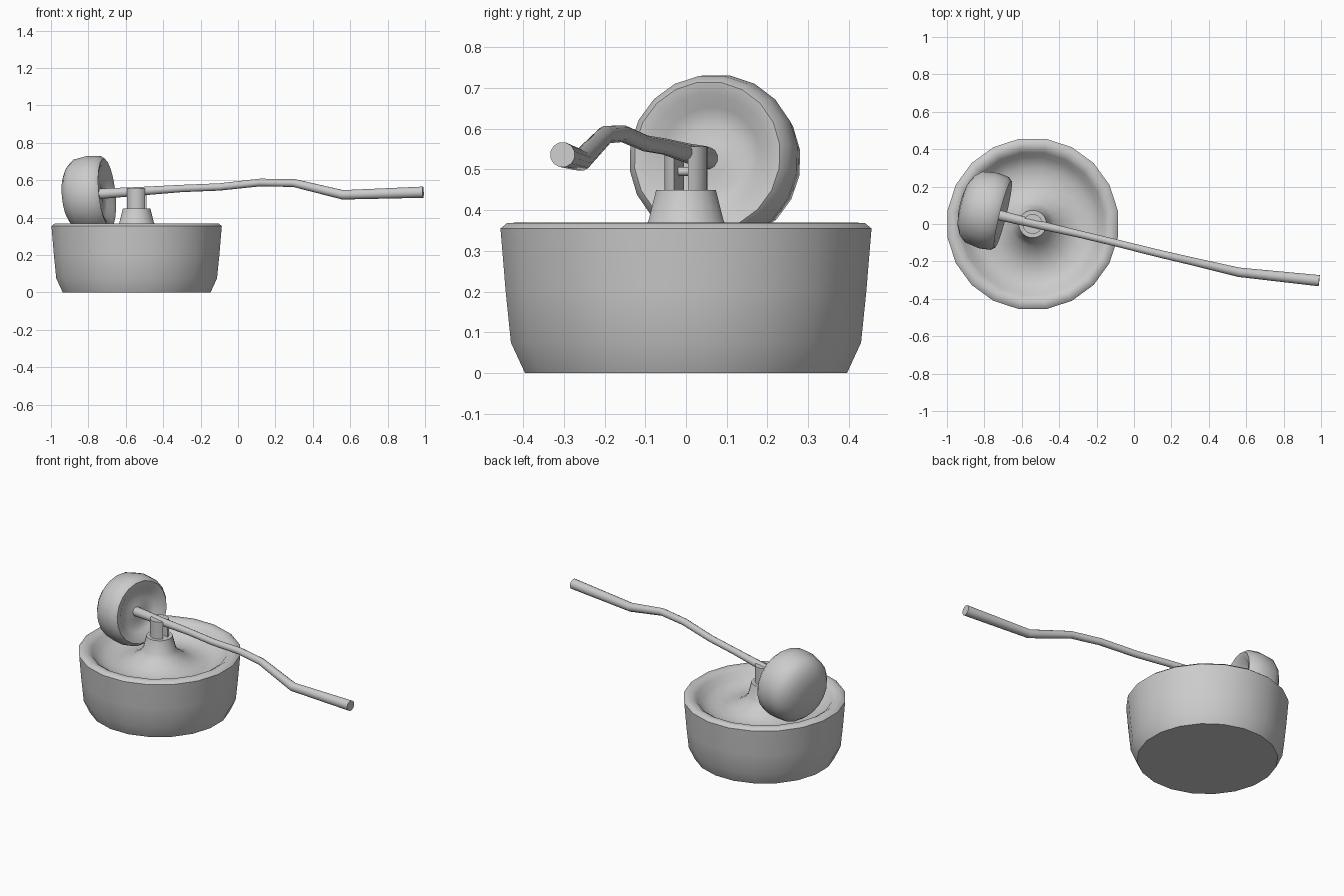
import bpy, bmesh, math
from mathutils import Vector

if "Cube" in bpy.data.objects:
    bpy.data.objects.remove(bpy.data.objects["Cube"])

HUB = Vector((-0.542, 0.0, 0.0))
AXIS = Vector((0.965, -0.24, 0.10)).normalized()


def finish(name, bm, angle=40):
    bmesh.ops.remove_doubles(bm, verts=bm.verts, dist=1e-5)
    bmesh.ops.recalc_face_normals(bm, faces=bm.faces)
    me = bpy.data.meshes.new(name)
    bm.to_mesh(me)
    bm.free()
    ob = bpy.data.objects.new(name, me)
    bpy.context.collection.objects.link(ob)
    bpy.ops.object.select_all(action='DESELECT')
    ob.select_set(True)
    bpy.context.view_layer.objects.active = ob
    bpy.ops.object.shade_smooth_by_angle(angle=math.radians(angle))
    return ob


def skin(bm, rings):
    """Join equal-length rings of points and cap both ends."""
    vs = [[bm.verts.new(p) for p in r] for r in rings]
    n = len(vs[0])
    for a, b in zip(vs, vs[1:]):
        for i in range(n):
            j = (i + 1) % n
            bm.faces.new((a[i], a[j], b[j], b[i]))
    bm.faces.new(vs[0])
    bm.faces.new(vs[-1])


def ring(center, direction, r, n, offset=0.5):
    q = Vector(direction).to_track_quat('Z', 'Y')
    pts = []
    for i in range(n):
        a = math.tau * (i + offset) / n
        pts.append(Vector(center) + q @ Vector((r * math.cos(a), r * math.sin(a), 0)))
    return pts


def lathe(name, profile, origin, direction, n, angle=40):
    bm = bmesh.new()
    d = Vector(direction)
    skin(bm, [ring(origin + d * t, d, r, n) for r, t in profile])
    return finish(name, bm, angle)


# Basin with dished trough and central raised hub
lathe("basin", [(0.40, 0), (0.435, 0.075), (0.448, 0.20), (0.461, 0.355),
                (0.445, 0.368), (0.415, 0.370), (0.385, 0.350), (0.36, 0.315),
                (0.30, 0.285), (0.22, 0.285), (0.16, 0.310), (0.115, 0.345),
                (0.094, 0.372), (0.074, 0.45)],
      HUB, (0, 0, 1), 20)

# Grinding wheel: domed back, dished front
wheel_front = Vector((-0.70, 0.052, 0.532))
lathe("grinding_wheel", [(0.06, -0.232), (0.12, -0.220), (0.165, -0.197),
                         (0.197, -0.160), (0.210, -0.080), (0.203, -0.022),
                         (0.185, 0.0), (0.155, -0.008), (0.125, -0.032),
                         (0.08, -0.045), (0.04, -0.035)],
      wheel_front, AXIS, 20)

# Long bent pole serving as axle and handle: x, y, z, radius
path = [(-0.78, 0.062, 0.524, 0.028), (-0.70, 0.042, 0.530, 0.028),
        (-0.54, 0.003, 0.540, 0.024), (-0.30, -0.052, 0.556, 0.020),
        (-0.10, -0.100, 0.564, 0.020), (0.12, -0.155, 0.588, 0.021),
        (0.30, -0.197, 0.585, 0.022), (0.56, -0.258, 0.522, 0.026),
        (0.99, -0.303, 0.536, 0.031)]
pts = [Vector(p[:3]) for p in path]
bm = bmesh.new()
rings = []
for i, p in enumerate(pts):
    d = pts[min(i + 1, len(pts) - 1)] - pts[max(i - 1, 0)]
    rings.append(ring(p, d, path[i][3], 12))
skin(bm, rings)
finish("pole", bm)

# Slotted pivot post: two mirrored segments of a cylinder
R, SLOT = 0.053, 0.018
turn = math.atan2(AXIS.y, AXIS.x)
start = math.asin(SLOT / R)
for side, label in ((1, "back"), (-1, "front")):
    arc = []
    for i in range(9):
        a = start + (math.pi - 2 * start) * i / 8
        x, y = R * math.cos(a), side * R * math.sin(a)
        arc.append((x * math.cos(turn) - y * math.sin(turn),
                    x * math.sin(turn) + y * math.cos(turn)))
    bm = bmesh.new()
    skin(bm, [[HUB + Vector((x, y, z)) for x, y in arc] for z in (0.445, 0.556)])
    finish("pivot_post_" + label, bm)

# Pin joining the two post halves
pin_dir = Vector((-AXIS.y, AXIS.x, 0)).normalized()
lathe("pivot_pin", [(0.011, -0.03), (0.011, 0.03)],
      HUB + Vector((0, 0, 0.495)), pin_dir, 10)
